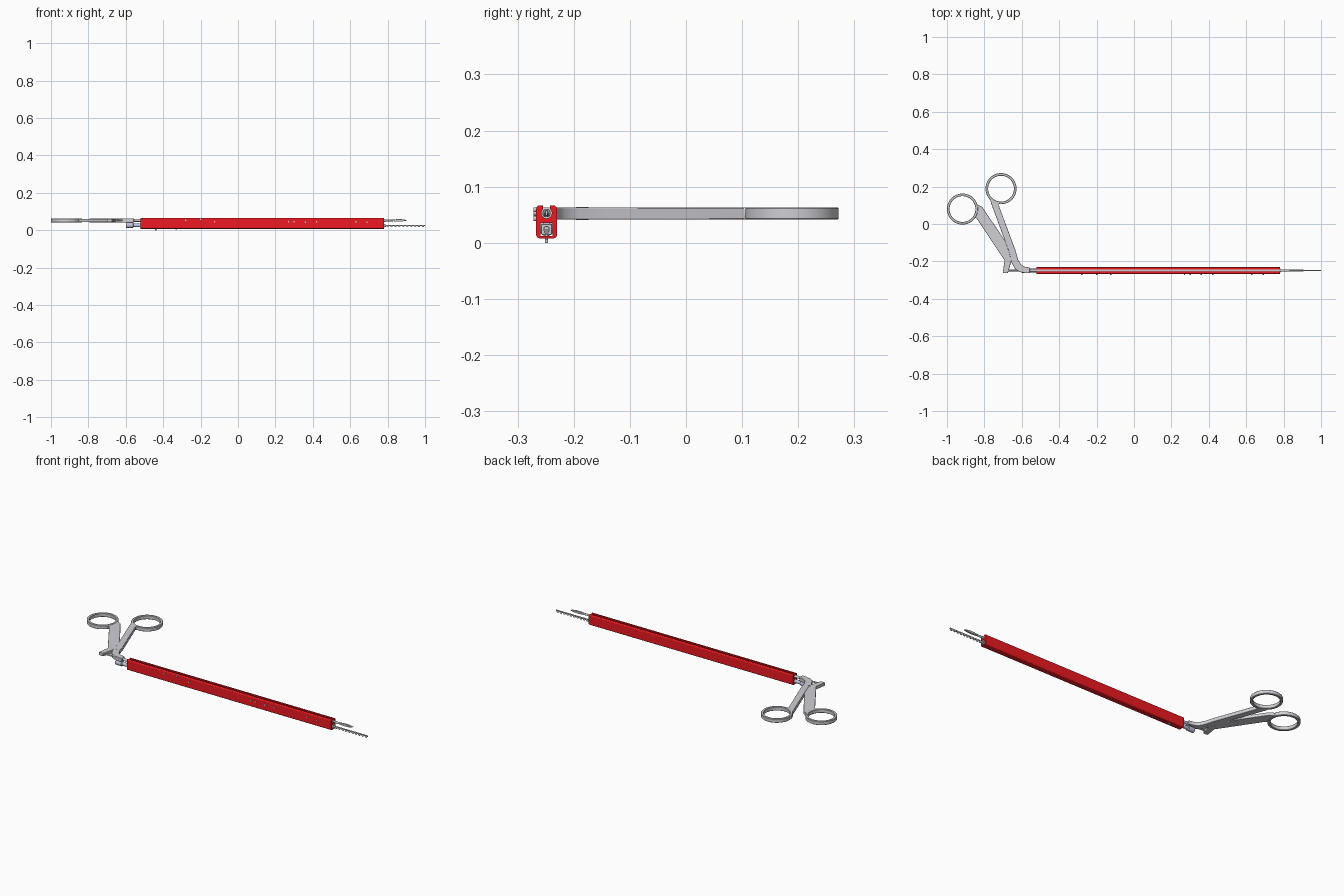
import bpy, bmesh, math
from mathutils import Vector

if "Cube" in bpy.data.objects:
    bpy.data.objects.remove(bpy.data.objects["Cube"])

YC = -0.2485          # axis of the long housing
ZU, ZL = 0.053, 0.024  # upper and lower instrument heights


def material(name, color):
    m = bpy.data.materials.new(name)
    m.diffuse_color = color
    m.use_nodes = True
    m.node_tree.nodes["Principled BSDF"].inputs["Base Color"].default_value = m.diffuse_color
    return m


RED = material("red", (0.85, 0.01, 0.015, 1))
BLUE = material("pale_blue", (0.55, 0.56, 0.75, 1))
STEEL = material("steel", (0.62, 0.62, 0.66, 1))


def finish(name, bm, mat=STEEL, bevel=0, smooth=True):
    bmesh.ops.remove_doubles(bm, verts=bm.verts, dist=1e-6)
    bmesh.ops.recalc_face_normals(bm, faces=bm.faces)
    me = bpy.data.meshes.new(name)
    bm.to_mesh(me)
    bm.free()
    ob = bpy.data.objects.new(name, me)
    bpy.context.collection.objects.link(ob)
    me.materials.append(mat)
    if bevel:
        b = ob.modifiers.new("bevel", 'BEVEL')
        b.width, b.segments = bevel, 2
        b.limit_method, b.angle_limit = 'ANGLE', math.radians(50)
    if smooth:
        bpy.context.view_layer.objects.active = ob
        ob.select_set(True)
        bpy.ops.object.shade_smooth_by_angle(angle=math.radians(32))
        ob.select_set(False)
    return ob


def place(axis, a, b, h):
    return {'x': Vector((h, a, b)), 'y': Vector((a, h, b)), 'z': Vector((a, b, h))}[axis]


def extrude(name, pts, axis, lo, hi, **kw):
    """Outline in the plane across the axis, pulled from lo to hi."""
    bm = bmesh.new()
    f = bm.faces.new([bm.verts.new(place(axis, a, b, lo)) for a, b in pts])
    up = bmesh.ops.extrude_face_region(bm, geom=[f])
    vs = [v for v in up['geom'] if isinstance(v, bmesh.types.BMVert)]
    bmesh.ops.translate(bm, verts=vs, vec=place(axis, 0, 0, hi - lo))
    return finish(name, bm, **kw)


def lathe(name, prof, axis, c, n=24, closed=False, **kw):
    """Turn (radius, height) points around an axis through c."""
    bm = bmesh.new()
    rows = [[bm.verts.new(place(axis, c[0] + r * math.cos(2 * math.pi * i / n),
                                c[1] + r * math.sin(2 * math.pi * i / n), h))
             for i in range(n)] for r, h in prof]
    pairs = list(zip(rows, rows[1:])) + ([(rows[-1], rows[0])] if closed else [])
    for p, q in pairs:
        for i in range(n):
            j = (i + 1) % n
            bm.faces.new((p[i], p[j], q[j], q[i]))
    if not closed:
        bm.faces.new(rows[0])
        bm.faces.new(rows[-1])
    return finish(name, bm, **kw)


def rod(name, r, lo, hi, axis, c, **kw):
    return lathe(name, [(r, lo), (r, hi)], axis, c, **kw)


def rect(a0, a1, b0, b1):
    return [(a0, b0), (a1, b0), (a1, b1), (a0, b1)]


def arc(ca, cb, r, a0, a1, n):
    return [(ca + r * math.cos(math.radians(a0 + (a1 - a0) * i / n)),
             cb + r * math.sin(math.radians(a0 + (a1 - a0) * i / n))) for i in range(n + 1)]


# red housing: rounded outline with a keyhole channel open along the top
W, R = 0.0185, 0.006
outline = (arc(YC - W + R, 0.008 + R, R, 180, 270, 4) + arc(YC + W - R, 0.008 + R, R, 270, 360, 4)
           + arc(YC + W - R, 0.0665 - R, R, 0, 90, 4) + [(YC + 0.0065, 0.0665)]
           + arc(YC, ZU, 0.0095, 47, -227, 18) + [(YC - 0.0065, 0.0665)]
           + arc(YC - W + R, 0.0665 - R, R, 90, 180, 4))
body = extrude("housing", outline, 'x', -0.52, 0.78, mat=RED, smooth=False)

# lower tunnel and short slot underneath
cuts = [extrude("tunnel_cutter", rect(YC - 0.011, YC + 0.011, 0.0125, 0.0355), 'x', -0.6, 0.9,
                mat=RED, smooth=False),
        extrude("slot_cutter", rect(-0.455, -0.32, YC - 0.004, YC + 0.004), 'z', -0.01, 0.02,
                mat=RED, smooth=False)]
for c in cuts:
    m = body.modifiers.new(c.name, 'BOOLEAN')
    m.operation, m.solver, m.object = 'DIFFERENCE', 'EXACT', c
    c.hide_render = True
    c.hide_viewport = True
    c.display_type = 'WIRE'

# side studs along the front face
for i, (x, z) in enumerate([(-0.28, 0.053), (-0.125, 0.045), (0.27, 0.045), (0.30, 0.045),
                            (0.36, 0.043), (0.42, 0.045), (0.63, 0.045), (0.69, 0.043),
                            (-0.20, 0.059)]):
    rod(f"side_stud_{i}", 0.004, -0.272, -0.262, 'y', (x, z), n=12)

# slider pins in the underside slot
rod("slider_pin", 0.003, 0.0, 0.02, 'z', (-0.44, YC), n=12)
rod("stop_pin", 0.003, 0.005, 0.02, 'z', (-0.33, YC), n=12)

# lower instrument: square carrier, core and drive collar
extrude("carrier_bar", rect(YC - 0.0095, YC + 0.0095, 0.0145, 0.0335), 'x', -0.525, 0.784, bevel=0.001)
rod("carrier_core", 0.006, -0.57, 0.792, 'x', (YC, ZL), n=20)
lathe("drive_collar", [(0.0125, -0.60), (0.0145, -0.597), (0.0145, -0.562), (0.010, -0.558),
                       (0.010, -0.522)], 'x', (YC, 0.0265), mat=BLUE)

# toothed strip at the far end
pitch, x0, teeth = 0.021, 0.79, 10
saw = [(0.78, 0.029), (0.78, 0.023)]
for i in range(teeth):
    x = x0 + i * pitch
    saw += [(x + 0.003, 0.023), (x + 0.007, 0.0165), (x + 0.013, 0.0165), (x + 0.017, 0.023)]
saw += [(1.0, 0.023), (1.0, 0.029)]
extrude("toothed_strip", saw, 'y', YC - 0.0035, YC + 0.0035, smooth=False)

# upper instrument: long shaft, neck and a pair of lens-shaped jaws
rod("shaft", 0.0075, -0.57, 0.785, 'x', (YC, ZU))
lathe("jaw_neck", [(0.0055, 0.78), (0.0055, 0.825), (0.004, 0.835)], 'x', (YC, ZU))
for s, n in ((-1, "front"), (1, "back")):
    jaw = [(0.82, ZU - 0.003), (0.845, ZU - 0.006), (0.875, ZU - 0.006), (0.905, ZU - 0.001),
           (0.905, ZU + 0.001), (0.875, ZU + 0.006), (0.845, ZU + 0.006), (0.82, ZU + 0.003)]
    lo, hi = sorted((YC + s * 0.0008, YC + s * 0.0055))
    extrude(f"jaw_{n}", jaw, 'y', lo, hi, bevel=0.001)

# finger rings
Z0, Z1 = 0.0415, 0.063
for n, c in (("thumb_ring", (-0.917, 0.08)), ("finger_ring", (-0.711, 0.189))):
    lathe(n, [(0.083, Z0 + 0.002), (0.083, Z1 - 0.002), (0.081, Z1), (0.071, Z1),
              (0.069, Z1 - 0.002), (0.069, Z0 + 0.002), (0.071, Z0), (0.081, Z0)],
          'z', c, n=64, closed=True)

# fixed arm bends into the shaft block, moving arm passes behind it to a short lever
extrude("fixed_arm", [(-0.772, 0.14), (-0.764, 0.11), (-0.668, -0.15), (-0.655, -0.205),
                      (-0.638, -0.238), (-0.612, -0.256), (-0.58, -0.263), (-0.557, -0.263),
                      (-0.557, -0.233), (-0.585, -0.228), (-0.605, -0.215), (-0.62, -0.19),
                      (-0.634, -0.14), (-0.725, 0.105), (-0.71, 0.113), (-0.735, 0.117)],
        'z', Z0, Z1, bevel=0.002)
extrude("moving_arm", [(-0.855, 0.035), (-0.84, 0.028), (-0.692, -0.195), (-0.702, -0.262),
                       (-0.674, -0.262), (-0.656, -0.20), (-0.645, -0.155), (-0.812, 0.092),
                       (-0.838, 0.105), (-0.842, 0.07)],
        'z', Z0 + 0.0015, Z1 - 0.0015, bevel=0.002)
rod("pivot_screw", 0.011, Z0 - 0.001, Z1 + 0.001, 'z', (-0.653, -0.185))
rod("pull_rod", 0.0045, -0.69, -0.56, 'x', (YC, ZU), n=16)
